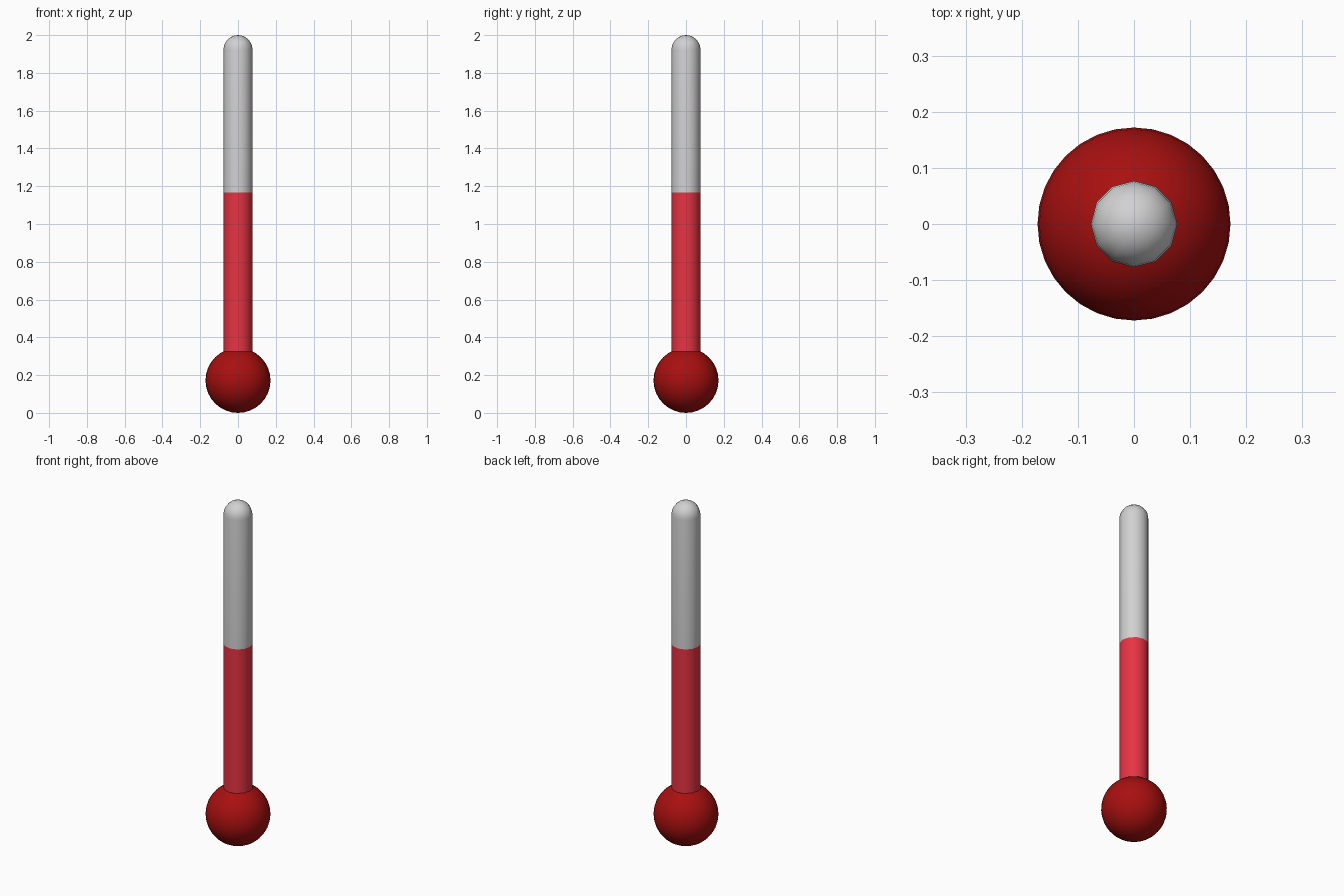
import bpy, bmesh, math

if "Cube" in bpy.data.objects:
    bpy.data.objects.remove(bpy.data.objects["Cube"])

SIDES = 12      # tube is a 12-sided prism, smooth shaded
TUBE_R = 0.077
BULB_R = 0.172
FILL_Z = 1.167  # height of the red column
TOP_Z = 2.0


def material(name, rgb):
    m = bpy.data.materials.new(name)
    m.diffuse_color = (*rgb, 1.0)
    m.use_nodes = True
    m.node_tree.nodes["Principled BSDF"].inputs["Base Color"].default_value = m.diffuse_color
    return m


def add_object(name, bm, mat):
    bmesh.ops.recalc_face_normals(bm, faces=bm.faces[:])
    for f in bm.faces:
        f.smooth = True
    mesh = bpy.data.meshes.new(name)
    bm.to_mesh(mesh)
    bm.free()
    mesh.materials.append(mat)
    obj = bpy.data.objects.new(name, mesh)
    bpy.context.collection.objects.link(obj)
    return obj


def lathe(name, profile, mat):
    """Spin (radius, z) points round the z axis; radius 0 makes a pole."""
    bm = bmesh.new()
    rings = []
    for r, z in profile:
        if r < 1e-6:
            rings.append([bm.verts.new((0, 0, z))] * SIDES)
        else:
            rings.append([bm.verts.new((r * math.cos(2 * math.pi * i / SIDES),
                                        r * math.sin(2 * math.pi * i / SIDES), z))
                          for i in range(SIDES)])
    for a, b in zip(rings, rings[1:]):
        for i in range(SIDES):
            j = (i + 1) % SIDES
            corners = [a[i], a[j], b[j], b[i]]
            bm.faces.new(list(dict.fromkeys(corners)))
    return add_object(name, bm, mat)


dark_red = material("dark red", (0.39, 0.005, 0.005))
bright_red = material("bright red", (0.83, 0.035, 0.058))
light_grey = material("light grey", (0.64, 0.64, 0.64))

# Bulb at the bottom
bm = bmesh.new()
bmesh.ops.create_uvsphere(bm, u_segments=32, v_segments=16, radius=BULB_R)
bmesh.ops.translate(bm, verts=bm.verts[:], vec=(0, 0, BULB_R))
add_object("bulb", bm, dark_red)

# Red liquid column, starting inside the bulb
lathe("liquid_column", [(TUBE_R, 0.30), (TUBE_R, FILL_Z)], bright_red)

# Empty upper tube with a rounded end
dome = [(TUBE_R * math.cos(t), TOP_Z - TUBE_R + TUBE_R * math.sin(t))
        for t in (math.pi / 2 * k / 6 for k in range(7))]
lathe("upper_tube", [(TUBE_R, FILL_Z)] + dome, light_grey)
